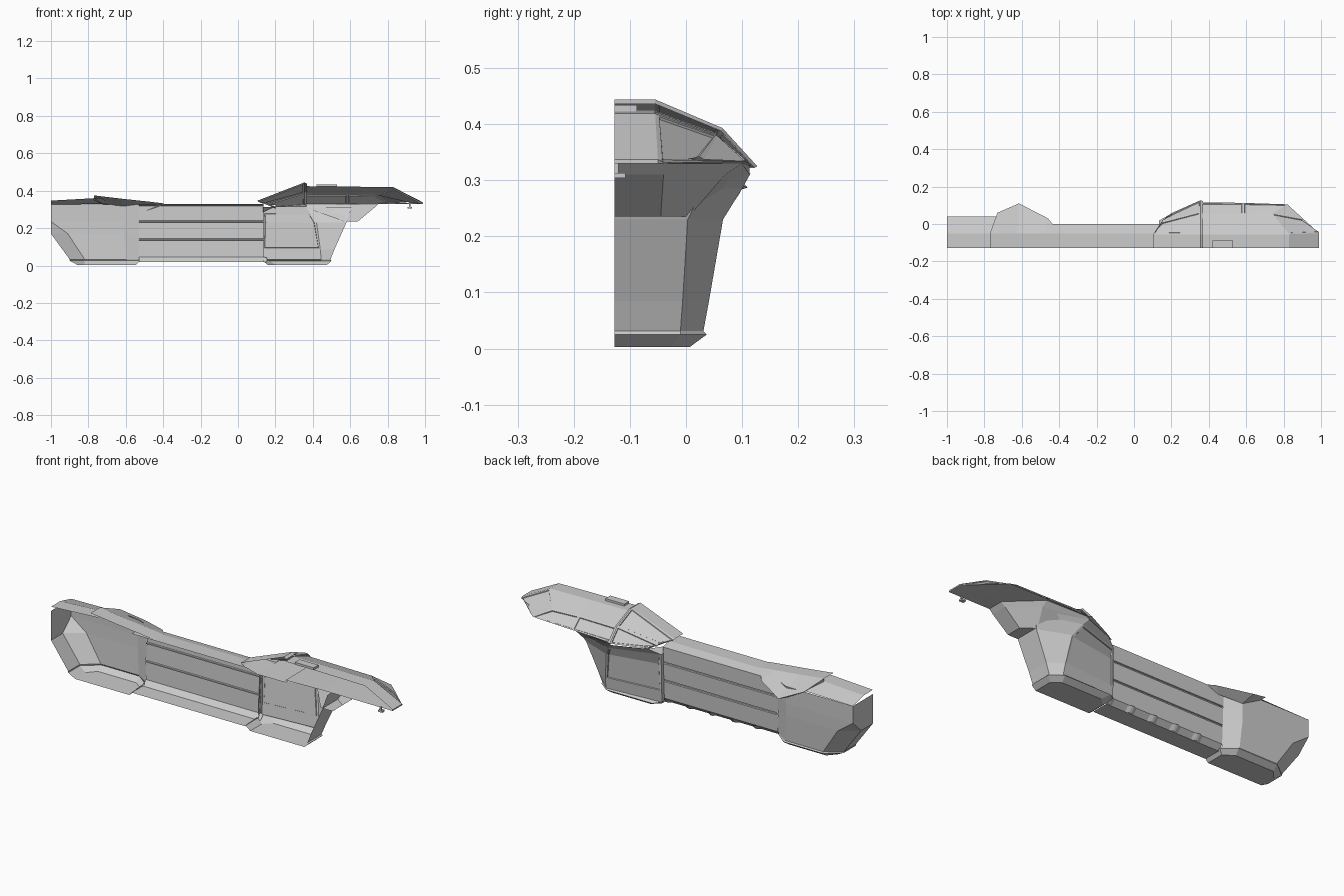
import bpy, bmesh

CUT = -0.127   # open plane of the half shell


def loft(name, rows, cap=False, panels=(), width=0.01):
    """Skin between rows of points; panels are (row, column) groups to recess."""
    bm = bmesh.new()
    pool, grid = {}, {}

    def vert(p):
        key = tuple(round(c, 4) for c in p)
        if key not in pool:
            pool[key] = bm.verts.new(key)
        return pool[key]

    vs = [[vert(p) for p in row] for row in rows]
    for i in range(len(vs) - 1):
        for j in range(len(vs[0]) - 1):
            q = list(dict.fromkeys((vs[i][j], vs[i][j + 1], vs[i + 1][j + 1], vs[i + 1][j])))
            if len(q) > 2:
                grid[i, j] = bm.faces.new(q)
    if cap:
        bm.faces.new(list(dict.fromkeys(vs[0])))
    bmesh.ops.recalc_face_normals(bm, faces=bm.faces[:])
    for group in panels:
        faces = [grid[k] for k in group]
        bmesh.ops.inset_region(bm, faces=faces, thickness=width, depth=0)
        bmesh.ops.inset_region(bm, faces=faces, thickness=0.003, depth=-0.004)
    me = bpy.data.meshes.new(name)
    bm.to_mesh(me)
    bm.free()
    ob = bpy.data.objects.new(name, me)
    bpy.context.collection.objects.link(ob)
    return ob


def level(z, pts):
    return [(x, y, z) for x, y in pts]


def box(name, x0, x1, y0, y1, z0, z1):
    lo = [(x0, y0), (x1, y0), (x1, y1), (x0, y1), (x0, y0)]
    top = [[(x, y, z1) for x, y in lo[:2]], [(x0, y1, z1), (x1, y1, z1)]]
    loft(name, [level(z0, lo), level(z1, lo)], cap=True)
    loft(name + "_top", top)


# Middle hull with two long grooves
def groove(z, y):
    return [(y, z + .005), (y - .006, z + .003), (y - .006, z - .003), (y, z - .005)]


profile = [(CUT, .33), (-.05, .33), (0, .318), *groove(.235, -.002), *groove(.14, -.006),
           (-.01, .045), (-.035, .02), (CUT, .02)]
loft("middle_hull", [[(x, y, z) for y, z in profile] for x in (-.53, .135)])

# Small ribs along the lower chamfer
for i in range(5):
    x = -.39 + i * .13
    loft(f"hull_rib_{i}", [
        [(x - .025, -.011, .043), (x - .006, -.004, .045), (x + .006, -.004, .045), (x + .025, -.011, .043)],
        [(x - .025, -.035, .02), (x - .006, -.026, .018), (x + .006, -.026, .018), (x + .025, -.035, .02)]])

# Rear block: horizontal sections, from the hull joint round to the tail
loft("rear_block", [
    level(.004, [(-.545, CUT), (-.545, -.03), (-.60, .005), (-.82, .005), (-.86, -.04), (-.86, CUT)]),
    level(.026, [(-.525, CUT), (-.525, -.02), (-.59, .035), (-.82, .035), (-.9, -.03), (-.9, CUT)]),
    level(.033, [(-.53, -.012), (-.53, -.012), (-.60, .03), (-.82, .03), (-.9, -.03), (-.9, CUT)]),
    level(.17, [(-.53, -.006), (-.53, -.006), (-.61, .038), (-.91, .038), (-1, -.03), (-1, CUT)]),
    level(.235, [(-.53, -.003), (-.53, -.003), (-.61, .04), (-1, .04), (-1, .04), (-1, CUT)]),
    level(.325, [(-.53, 0), (-.53, 0), (-.61, .04), (-1, .04), (-1, .04), (-1, CUT)])], cap=True)
loft("rear_deck", [
    [(-1, CUT, .325), (-1, CUT, .347), (-1, -.05, .347), (-1, .04, .325)],
    [(-1, CUT, .347), (-1, CUT, .347), (-1, -.05, .347), (-1, .04, .325)],
    [(-.73, CUT, .362), (-.73, CUT, .362), (-.73, -.05, .362), (-.69, .04, .33)]])

# Faceted rear fender
xs = (-.77, -.73, -.62, -.48, -.395)
zs = (.375, .37, .357, .342, .332)
loft("rear_fender", [
    [(x, CUT, z) for x, z in zip(xs, zs)],
    [(x, -.05, z) for x, z in zip(xs, zs)],
    [(-.77, -.05, .375), (-.73, .06, .335), (-.615, .11, .287), (-.46, .03, .31), (-.395, -.05, .332)],
    [(-.77, -.05, .35), (-.72, .04, .325), (-.61, .04, .265), (-.5, 0, .29), (-.395, -.05, .325)]])

# Cab: horizontal sections from the hull joint round to the nose, recessed side door
loft("cab", [
    level(.003, [(.16, CUT), (.16, -.03), (.2, .007), (.43, .007), (.475, -.025), (.475, CUT)]),
    level(.025, [(.133, CUT), (.133, -.02), (.17, .037), (.44, .037), (.5, -.01), (.5, CUT)]),
    level(.031, [(.133, -.02), (.133, -.02), (.133, .01), (.445, .031), (.494, -.01), (.494, CUT)]),
    level(.085, [(.133, -.02), (.133, -.02), (.133, .012), (.44, .041), (.515, -.006), (.515, CUT)]),
    level(.23, [(.133, -.01), (.133, -.01), (.133, .016), (.42, .066), (.58, .003), (.58, CUT)]),
    level(.285, [(.133, -.01), (.133, -.01), (.133, .018), (.385, .1), (.6, .03), (.6, CUT)]),
    level(.312, [(.133, -.03), (.133, -.03), (.19, .05), (.36, .115), (.61, .06), (.61, CUT)])],
    cap=True, panels=[[(3, 2), (4, 2)]], width=.012)

# Brow carrying the front overhang
loft("brow", [
    level(.235, [(.57, CUT), (.57, .003), (.575, .005), (.64, -.045), (.64, CUT)]),
    level(.31, [(.36, .113), (.36, .113), (.6, .07), (.73, -.04), (.73, CUT)]),
    level(.33, [(.36, .113), (.36, .113), (.6, .1), (.75, -.04), (.75, CUT)])], cap=True)

# Front roof shell with recessed side windows
loft("front_roof", [
    [(.365, CUT, .424), (.365, -.055, .424), (.365, .055, .384), (.365, .116, .325), (.365, CUT, .325)],
    [(.585, CUT, .422), (.585, -.055, .422), (.585, .054, .382), (.585, .113, .33), (.585, CUT, .33)],
    [(.83, CUT, .419), (.83, -.055, .419), (.74, .056, .379), (.82, .105, .334), (.82, CUT, .33)],
    [(.99, CUT, .337), (.99, -.05, .337), (.9, .032, .337), (.82, .105, .334), (.82, CUT, .33)]],
    panels=[[(1, 2)], [(0, 2)], [(2, 1)]])
loft("front_roof_underside", [
    [(.82, CUT, .33), (.82, .105, .334), (.82, .105, .334)],
    [(.99, CUT, .33), (.99, -.05, .33), (.82, .105, .334)],
    [(.99, CUT, .337), (.99, -.05, .337), (.82, .105, .334)]])

# Rear roof shell, raised over the front one
back_edge = [(.105, CUT, .347), (.105, -.055, .347), (.15, .015, .335), (.2, .058, .315), (.2, CUT, .312)]
loft("rear_roof", [
    back_edge,
    [(.355, CUT, .444), (.355, -.055, .444), (.355, .065, .393), (.355, .127, .325), (.355, CUT, .313)],
    [(.37, CUT, .436), (.37, -.055, .436), (.37, .062, .388), (.37, .122, .322), (.37, CUT, .315)]],
    panels=[[(0, 2)], [(0, 1)]])
loft("rear_roof_lip", [
    back_edge[:4],
    [(.12, CUT, .335), (.12, -.055, .335), (.155, .012, .325), (.2, .05, .305)],
    [(.2, CUT, .312), (.2, -.055, .312), (.2, .012, .312), (.2, .05, .305)]])

# Roof hatch and small sensor under the nose
box("roof_hatch", .42, .53, CUT, -.087, .422, .434)
box("nose_sensor", .905, .93, CUT, -.108, .304, .313)
box("nose_sensor_stem", .913, .922, CUT, -.12, .312, .332)
